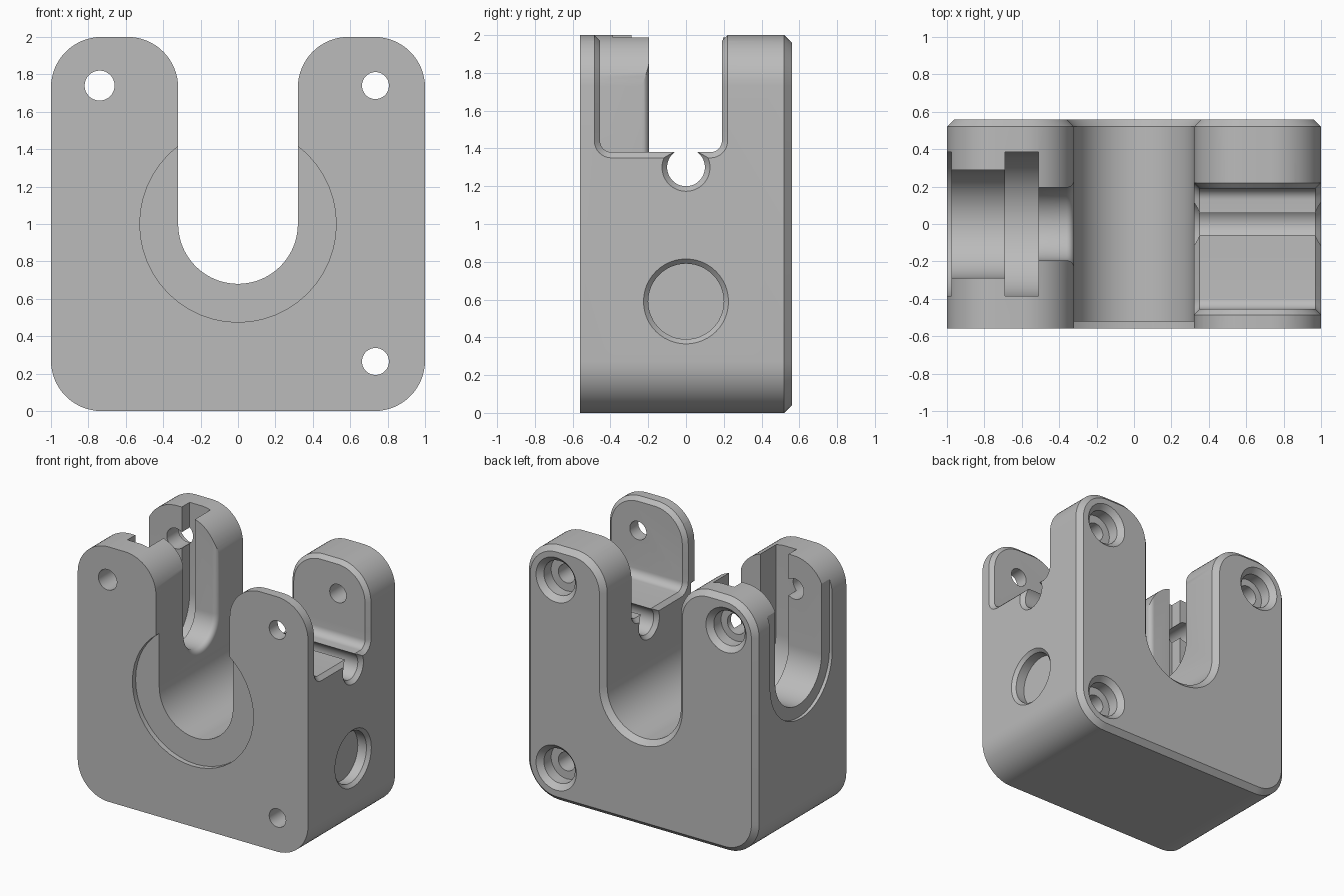
import bpy, bmesh, math

if "Cube" in bpy.data.objects:
    bpy.data.objects.remove(bpy.data.objects["Cube"], do_unlink=True)

R = 0.27           # outer corner radius
SLOT = 0.32        # half width of the central slot
DEPTH = 0.56       # half depth of the block
TOP = 2.0
BEVEL = 0.03       # side notch bevel


def arc(cx, cz, r, start, end, n=16):
    """Points on an arc, angles in degrees."""
    angles = [math.radians(start + (end - start) * i / n) for i in range(n + 1)]
    return [(cx + r * math.cos(a), cz + r * math.sin(a)) for a in angles]


def loft(name, sections, closed=False):
    """Skin matching rings of points; cap both ends."""
    bm = bmesh.new()
    rings = [[bm.verts.new(p) for p in s] for s in sections]
    for a, b in zip(rings, rings[1:]):
        for i in range(len(a)):
            j = (i + 1) % len(a)
            bm.faces.new((a[i], a[j], b[j], b[i]))
    bm.faces.new(rings[0][::-1])
    bm.faces.new(rings[-1])
    bmesh.ops.recalc_face_normals(bm, faces=bm.faces)
    mesh = bpy.data.meshes.new(name)
    bm.to_mesh(mesh)
    bm.free()
    obj = bpy.data.objects.new(name, mesh)
    bpy.context.collection.objects.link(obj)
    return obj


def along_y(name, stations):
    return loft(name, [[(u, y, v) for u, v in pts] for y, pts in stations])


def along_x(name, stations):
    return loft(name, [[(x, u, v) for u, v in pts] for x, pts in stations])


def circle(cu, cv, r):
    return arc(cu, cv, r, 0, 360, 48)[:-1]


def body_outline(d):
    """Block outline with the round-bottomed slot, inset by d."""
    a, b, hi = 1 - R, SLOT + R, TOP - R
    return (arc(-a, R, R - d, 180, 270) + arc(a, R, R - d, 270, 360)
            + arc(a, hi, R - d, 0, 90) + arc(b, hi, R - d, 90, 180)
            + arc(0, 1, SLOT + d, 360, 180, 40)
            + arc(-b, hi, R - d, 0, 90) + arc(-a, hi, R - d, 90, 180))


def u_shape(w):
    """Round-bottomed channel, open at the top."""
    return [(-w, 2.2)] + arc(0, 1.29, w, 180, 360, 36) + [(w, 2.2)]


def notch_shape(d):
    """Side notch with rounded lower corners, grown by d."""
    front, back, floor, r = -0.455 - d, 0.19 + d, 1.38 - d, 0.06 + d
    return ([(front, 2.2)] + arc(front + r, floor + r, r, 180, 270, 8)
            + arc(back - r, floor + r, r, 270, 360, 8) + [(back, 2.2)])


def lug_arch(n):
    """Outline of the upright beside the slot, grown by n."""
    hi = TOP - R
    return ([(1 + n, 1.5)] + arc(1 - R, hi, R + n, 0, 90)
            + arc(SLOT + R, hi, R + n, 90, 180) + [(SLOT - n, 1.5)])


def lug_bevel(wall, side):
    """Triangular sweep that bevels the rim of a notch wall."""
    low, high = wall - side * 0.02, wall + side * 0.06
    profile = [(-0.0505, low), (0.03, high + side * 0.0005), (0.03, low)]
    curves = [(lug_arch(n), y) for n, y in profile]
    return loft("lug_bevel_cutter", [[(c[i][0], y, c[i][1]) for c, y in curves]
                                     for i in range(len(curves[0][0]))])


# Main block with bevelled back rim
block = along_y("clamp_block", [(-DEPTH, body_outline(0)), (DEPTH - 0.04, body_outline(0)),
                                (DEPTH, body_outline(0.04))])
cutters = []

# Shallow round recess on the front
cutters.append(along_y("front_recess_cutter", [(-0.7, circle(0, 1, 0.525)),
                                               (-0.52, circle(0, 1, 0.525))]))

# Notch across the left upright, with a rod groove in its floor
flare = [(SLOT - BEVEL, 2 * BEVEL), (SLOT + BEVEL, 0), (1 - BEVEL, 0), (1 + BEVEL, 2 * BEVEL)]
cutters.append(along_x("notch_cutter", [(x, notch_shape(d)) for x, d in flare]))
cutters.append(along_x("groove_cutter", [(x, circle(0, 1.3, 0.1 + 0.9 * d)) for x, d in flare]))
cutters += [lug_bevel(0.19, 1), lug_bevel(-0.455, -1)]

# Stepped T-shaped channel in the right upright
for x0, x1, w in [(-1.1, -0.975, 0.385), (-1.05, -0.6, 0.288), (-0.69, -0.51, 0.386)]:
    cutters.append(along_x("channel_cutter", [(x0, u_shape(w)), (x1, u_shape(w))]))

# Narrow end of the channel, with a rounded mouth at the central slot
mouth = [(-0.6, 0.195)]
for i in range(7):
    t = math.radians(90 * i / 6)
    mouth.append((-SLOT - 0.04 * (1 - math.sin(t)), 0.195 + 0.04 * (1 - math.cos(t))))
mouth.append((-SLOT + 0.05, 0.235))
cutters.append(along_x("channel_mouth_cutter", [(x, u_shape(w)) for x, w in mouth]))

# Blind round pocket on the left side
cutters.append(along_x("side_pocket_cutter", [(0.9, circle(0, 0.59, 0.2)),
                                              (0.975, circle(0, 0.59, 0.2)),
                                              (1.025, circle(0, 0.59, 0.25))]))

# Bolt holes, counterbored from the back
for x, z, r in [(-0.74, 1.74, 0.08), (0.735, 1.74, 0.072), (0.735, 0.265, 0.072)]:
    bore = [(-0.7, r), (0.43, r), (0.43, 0.135), (0.52, 0.135), (0.6, 0.215)]
    cutters.append(along_y("bolt_hole_cutter", [(y, circle(x, z, q)) for y, q in bore]))

# Cut everything out of the block
bpy.context.view_layer.objects.active = block
for cutter in cutters:
    cutter.hide_render = True
    mod = block.modifiers.new("cut", "BOOLEAN")
    mod.operation = "DIFFERENCE"
    mod.solver = "EXACT"
    mod.object = cutter
    bpy.ops.object.modifier_apply(modifier=mod.name)
    bpy.data.objects.remove(cutter, do_unlink=True)

# Single grey finish
grey = bpy.data.materials.new("plain_grey")
grey.use_nodes = True
grey.diffuse_color = (0.5, 0.5, 0.5, 1)
grey.node_tree.nodes["Principled BSDF"].inputs["Base Color"].default_value = (0.5, 0.5, 0.5, 1)
block.data.materials.clear()
block.data.materials.append(grey)

bpy.ops.object.select_all(action="DESELECT")
block.select_set(True)
bpy.ops.object.shade_smooth_by_angle(angle=math.radians(25))
